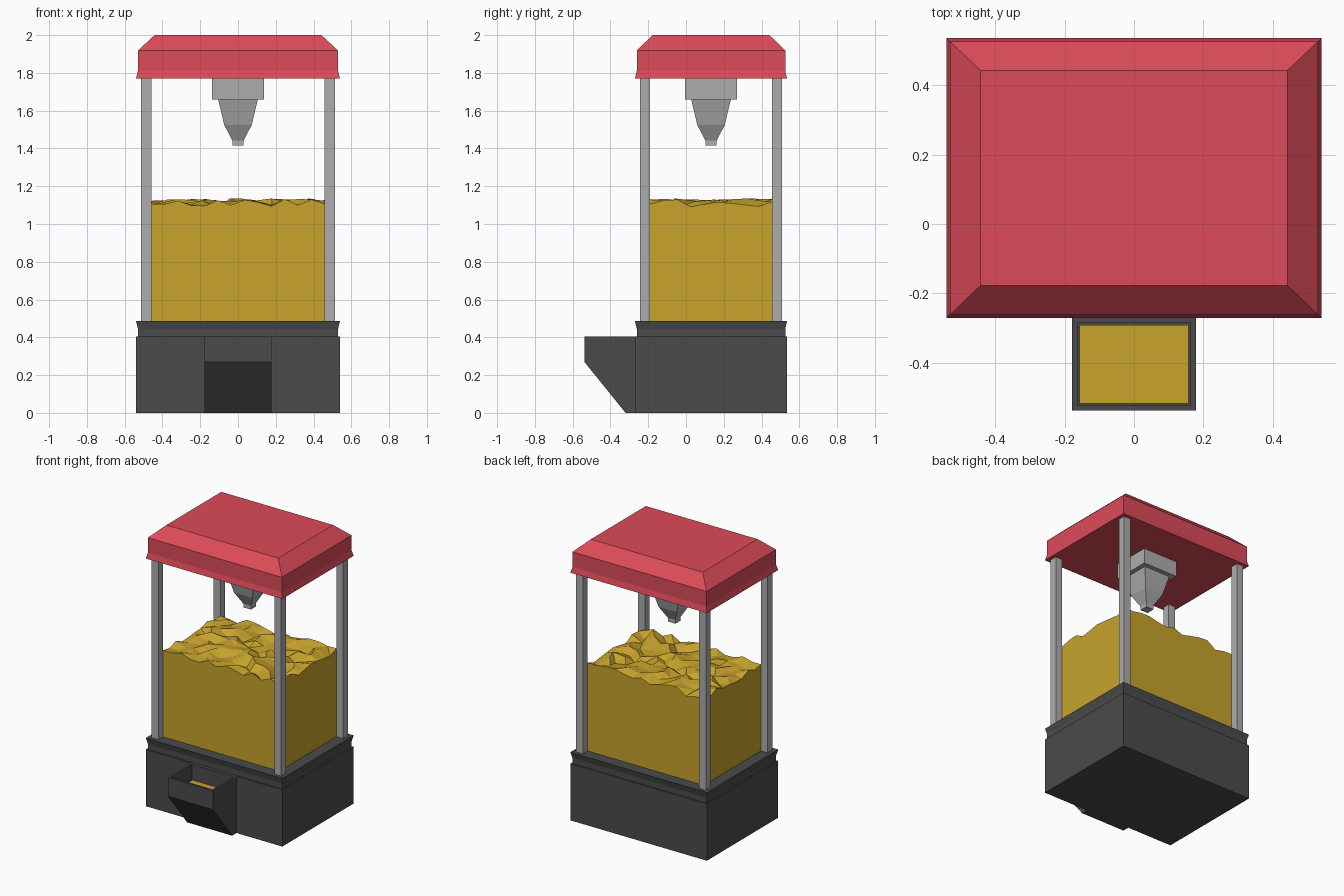
import bpy, bmesh, random

if "Cube" in bpy.data.objects:
    bpy.data.objects.remove(bpy.data.objects["Cube"])

random.seed(4)
CY = 0.1325  # centre of the cabinet in y


def material(name, color):
    m = bpy.data.materials.new(name)
    m.diffuse_color = (*color, 1)
    m.use_nodes = True
    m.node_tree.nodes["Principled BSDF"].inputs["Base Color"].default_value = m.diffuse_color
    return m


RED = material("red", (0.72, 0.07, 0.10))
DARK = material("dark_grey", (0.07, 0.07, 0.07))
GOLD = material("gold", (0.58, 0.37, 0.025))
STEEL = material("steel", (0.42, 0.42, 0.42))


def finish(bm, name, mat):
    bmesh.ops.recalc_face_normals(bm, faces=bm.faces)
    me = bpy.data.meshes.new(name)
    bm.to_mesh(me)
    bm.free()
    ob = bpy.data.objects.new(name, me)
    bpy.context.collection.objects.link(ob)
    me.materials.append(mat)
    return ob


def loft(name, mat, sections, x=0, y=CY):
    """Stack of rectangular sections (half x, half y, z), capped at both ends."""
    bm = bmesh.new()
    rings = [[bm.verts.new((x + sx * hx, y + sy * hy, z))
              for sx, sy in ((-1, -1), (1, -1), (1, 1), (-1, 1))]
             for hx, hy, z in sections]
    bm.faces.new(rings[0])
    bm.faces.new(rings[-1])
    for a, b in zip(rings, rings[1:]):
        for i in range(4):
            j = (i + 1) % 4
            bm.faces.new((a[i], a[j], b[j], b[i]))
    return finish(bm, name, mat)


# Cabinet base with flared moulding
loft("base", DARK, [(0.54, 0.403, 0), (0.54, 0.403, 0.405), (0.53, 0.393, 0.405),
                    (0.53, 0.393, 0.445), (0.54, 0.403, 0.487)])

# Roof with flared skirt and sloped top
loft("roof", RED, [(0.54, 0.403, 1.77), (0.53, 0.393, 1.81),
                   (0.53, 0.393, 1.918), (0.442, 0.31, 2.0)])

# Corner posts
for sx, side in ((-1, "left"), (1, "right")):
    for sy, end in ((-1, "front"), (1, "back")):
        loft(f"{end}_{side}_post", STEEL,
             [(0.027, 0.027, 0.487), (0.027, 0.027, 1.77)],
             sx * 0.486, CY + sy * 0.35)

# Hanging kettle: mount block and tapered spout
loft("kettle_mount", STEEL, [(0.138, 0.138, 1.66), (0.138, 0.138, 1.77)])
loft("kettle_spout", STEEL, [(0.03, 0.03, 1.415), (0.03, 0.03, 1.442),
                             (0.073, 0.073, 1.525), (0.105, 0.105, 1.66)])

# Heap of filling with a bumpy faceted top
bm = bmesh.new()
bmesh.ops.create_grid(bm, x_segments=13, y_segments=9, size=1)
for v in bm.verts:
    inside = abs(v.co.x) < 0.99 and abs(v.co.y) < 0.99
    jit = 0.02 if inside else 0
    v.co = (v.co.x * 0.46 + random.uniform(-jit, jit),
            CY + v.co.y * 0.323 + random.uniform(-jit, jit),
            random.uniform(1.085, 1.135))
rim = [e for e in bm.edges if e.is_boundary]
bmesh.ops.triangulate(bm, faces=bm.faces[:])
ext = bmesh.ops.extrude_edge_only(bm, edges=rim)["geom"]
for v in ext:
    if isinstance(v, bmesh.types.BMVert):
        v.co.z = 0.487
bmesh.ops.holes_fill(bm, edges=[e for e in bm.edges if e.is_boundary], sides=0)
finish(bm, "filling", GOLD)

# Serving tray: extruded side profile with hollowed top
bm = bmesh.new()
profile = [(-0.27, 0), (-0.32, 0), (-0.538, 0.27), (-0.538, 0.405), (-0.27, 0.405)]
face = bm.faces.new([bm.verts.new((-0.178, y, z)) for y, z in profile])
ext = bmesh.ops.extrude_face_region(bm, geom=[face])["geom"]
for v in ext:
    if isinstance(v, bmesh.types.BMVert):
        v.co.x = 0.178
bmesh.ops.recalc_face_normals(bm, faces=bm.faces)
top = max(bm.faces, key=lambda f: f.calc_center_median().z)
bmesh.ops.inset_region(bm, faces=[top], thickness=0.021)
bottom = bmesh.ops.extrude_face_region(bm, geom=[top])["geom"]
bmesh.ops.delete(bm, geom=[top], context="FACES_ONLY")
for v in bottom:
    if isinstance(v, bmesh.types.BMVert):
        v.co.z = 0.275
finish(bm, "tray", DARK)

# Filling lying in the tray
loft("tray_filling", GOLD, [(0.157, 0.113, 0.275), (0.157, 0.113, 0.297)], 0, -0.404)
